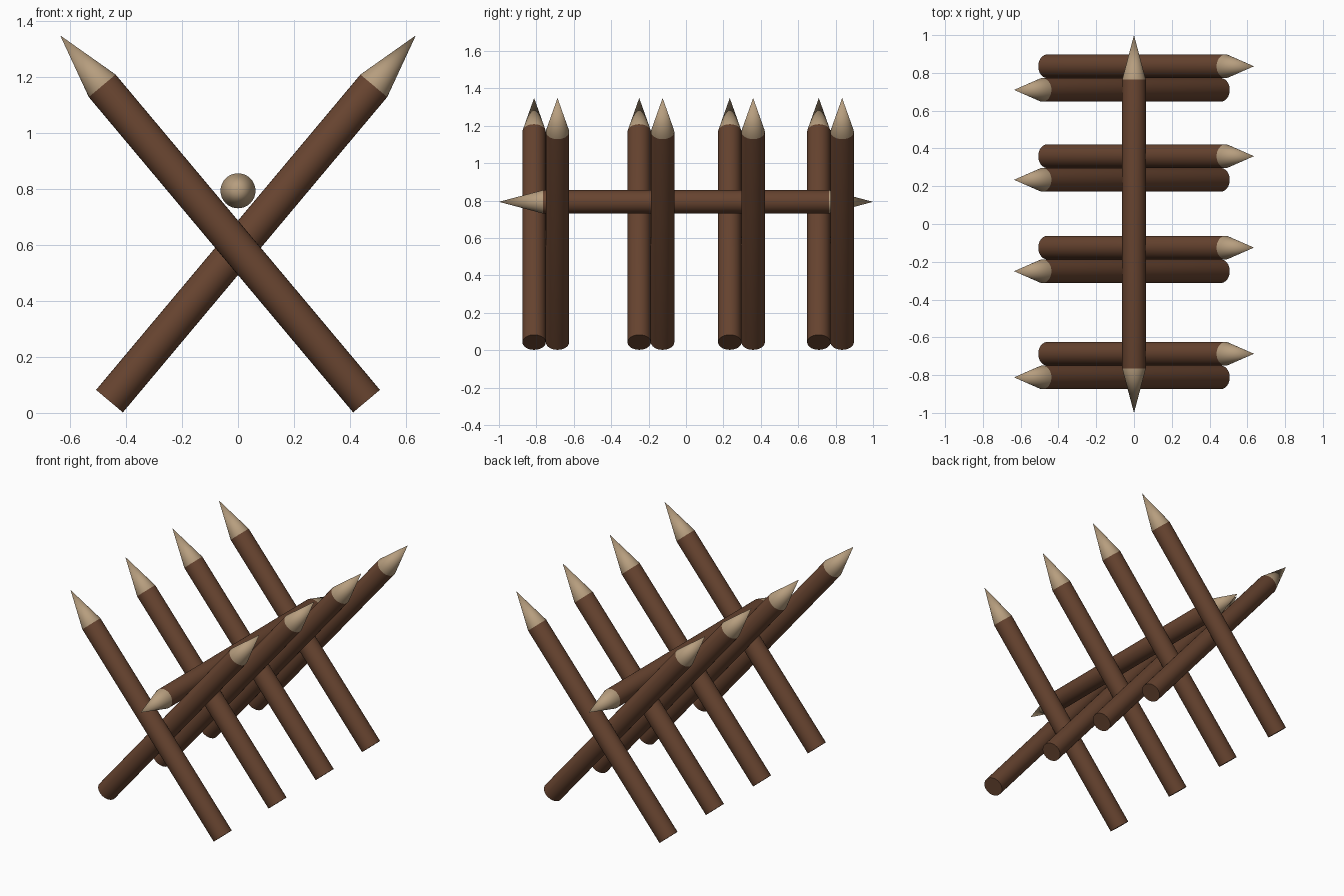
import bpy, bmesh, math
from mathutils import Vector

if "Cube" in bpy.data.objects:
    bpy.data.objects.remove(bpy.data.objects["Cube"])

SIDES = 32
RADIUS = 0.0625


def material(name, color):
    m = bpy.data.materials.new(name)
    m.diffuse_color = (*color, 1)
    m.use_nodes = True
    m.node_tree.nodes["Principled BSDF"].inputs["Base Color"].default_value = m.diffuse_color
    return m


bark = material("brown_bark", (0.135, 0.057, 0.029))
cut_wood = material("pale_cut_wood", (0.47, 0.34, 0.21))


def add_object(name, bm, mats):
    mesh = bpy.data.meshes.new(name)
    bm.normal_update()
    bm.to_mesh(mesh)
    bm.free()
    for m in mats:
        mesh.materials.append(m)
    ob = bpy.data.objects.new(name, mesh)
    bpy.context.collection.objects.link(ob)
    bpy.ops.object.select_all(action='DESELECT')
    ob.select_set(True)
    bpy.context.view_layer.objects.active = ob
    bpy.ops.object.shade_smooth_by_angle(angle=math.radians(30))
    return ob


def pole(name, start, end, start_tip=None, end_tip=None):
    """Round shaft from start to end, with an optional sharpened point at each end."""
    start, end = Vector(start), Vector(end)
    rot = (end - start).to_track_quat('Z', 'Y')
    bm = bmesh.new()
    rings = []
    for centre in (start, end):
        rings.append([bm.verts.new(centre + rot @ Vector(
            (RADIUS * math.cos(a), RADIUS * math.sin(a), 0)))
            for a in (2 * math.pi * i / SIDES for i in range(SIDES))])
    for i in range(SIDES):
        j = (i + 1) % SIDES
        bm.faces.new((rings[0][i], rings[0][j], rings[1][j], rings[1][i]))
    # flat sawn end or cone point
    for ring, tip in ((rings[0][::-1], start_tip), (rings[1], end_tip)):
        if tip is None:
            bm.faces.new(ring)
            continue
        apex = bm.verts.new(tip)
        for i in range(SIDES):
            f = bm.faces.new((ring[i], ring[(i + 1) % SIDES], apex))
            f.material_index = 1
    return add_object(name, bm, (bark, cut_wood))


# crossed stakes: each pair leans left in front, right behind
for n, y in enumerate((-0.812, -0.25, 0.234, 0.71)):
    for side, s, dy in (("left", -1, 0), ("right", 1, 0.125)):
        pole(f"{side}_stake_{n + 1}",
             (-s * 0.459, y + dy, 0.042), (s * 0.485, y + dy, 1.168),
             end_tip=(s * 0.635, y + dy, 1.348))

# ridge log resting in the crossings, pointed at both ends
pole("ridge_log", (0, -0.765, 0.793), (0, 0.765, 0.793),
     start_tip=(0, -1, 0.793), end_tip=(0, 1, 0.793))
